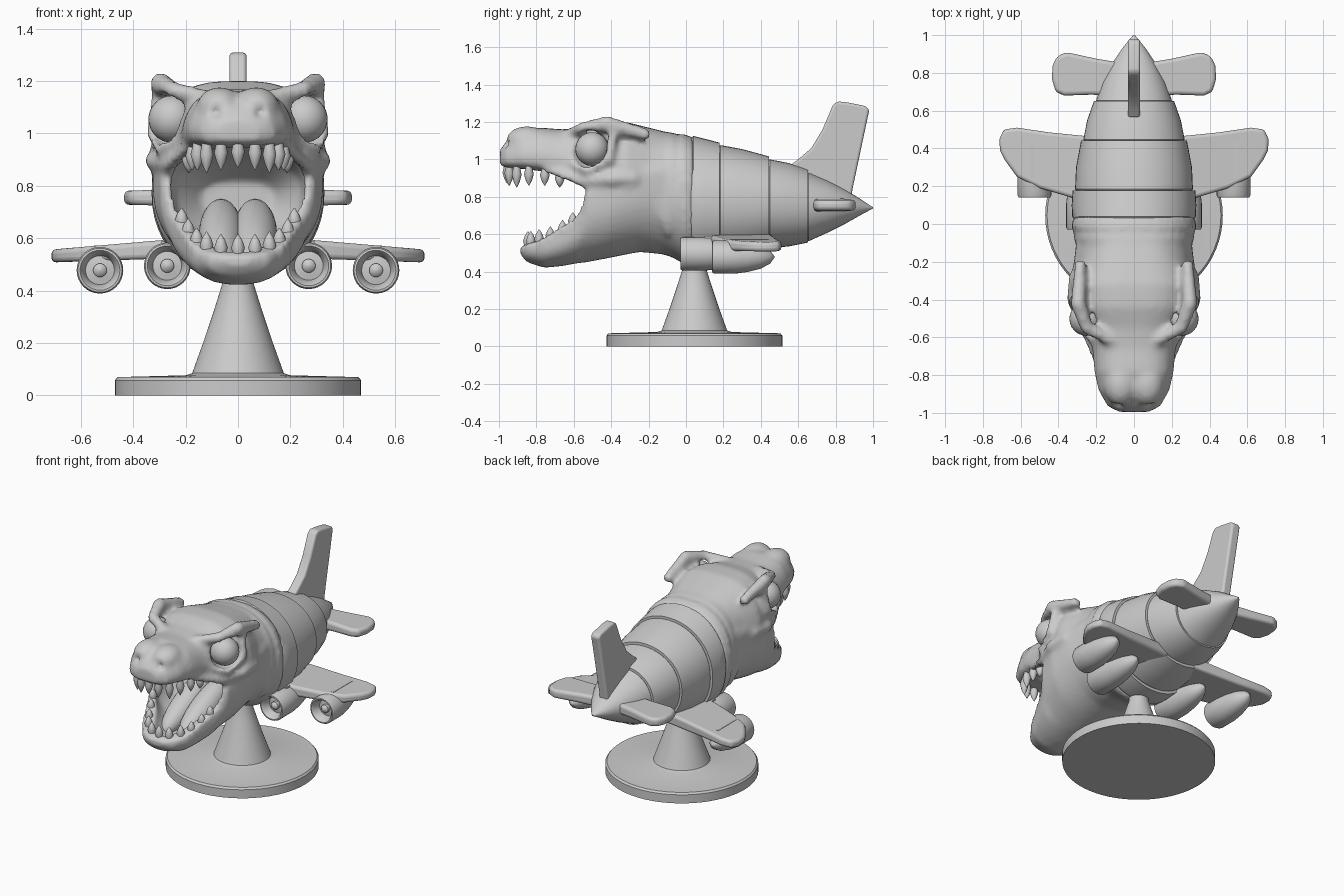
import bpy, bmesh
from math import sin, cos, pi, radians
from mathutils import Matrix, Vector

if "Cube" in bpy.data.objects:
    bpy.data.objects.remove(bpy.data.objects["Cube"])


def finish(bm, name, angle=35, bevel=0):
    bmesh.ops.recalc_face_normals(bm, faces=bm.faces[:])
    me = bpy.data.meshes.new(name)
    bm.to_mesh(me)
    bm.free()
    ob = bpy.data.objects.new(name, me)
    bpy.context.collection.objects.link(ob)
    if bevel:
        m = ob.modifiers.new("bevel", 'BEVEL')
        m.width, m.segments = bevel, 4
    me.shade_smooth()
    me.set_sharp_from_angle(angle=radians(angle))
    return ob


def skin(bm, rings):
    """Bridge closed point rings and cap both ends."""
    vs = [[bm.verts.new(p) for p in r] for r in rings]
    n = len(vs[0])
    for a, b in zip(vs, vs[1:]):
        for i in range(n):
            bm.faces.new((a[i], a[(i + 1) % n], b[(i + 1) % n], b[i]))
    bm.faces.new(vs[0])
    bm.faces.new(vs[-1][::-1])


def loft(bm, stations, ptop=2, pbot=2, mid=.5, taper=0, n=48):
    """Stations along y: (y, bottom z, top z, half width)."""
    rings = []
    for y, zb, zt, hw in stations:
        zm, ring = zb + mid * (zt - zb), []
        for i in range(n):
            c, s = cos(2 * pi * i / n), sin(2 * pi * i / n)
            e = 2 / (ptop if s > 0 else pbot)
            u = abs(s) ** e if abs(s) > 1e-9 else 0
            x = hw * (abs(c) ** e if abs(c) > 1e-9 else 0) * (1 if c > 0 else -1)
            z = zm + u * ((zt - zm) if s > 0 else (zb - zm))
            ring.append((x * (1 - taper * (u if s > 0 else 0)), y, z))
        rings.append(ring)
    skin(bm, rings)


def lathe(bm, profile, mat=Matrix(), n=32):
    """Profile of (radius, height) turned about local z."""
    skin(bm, [[mat @ Vector((max(r, .0005) * cos(2 * pi * i / n), max(r, .0005) * sin(2 * pi * i / n), h))
               for i in range(n)] for r, h in profile])


def blob(bm, c, r, tilt=0, seg=24):
    m = Matrix.Translation(c) @ Matrix.Rotation(radians(tilt), 4, 'X') @ Matrix.Diagonal((*r, 1))
    bmesh.ops.create_uvsphere(bm, u_segments=seg, v_segments=seg * 2 // 3, radius=1, matrix=m)


def ridge(bm, pts):
    """Mirrored fleshy ridge through (x, y, z, radius) points."""
    for a, b in zip(pts, pts[1:]):
        for k in range(6):
            x, y, z, r = Vector(a).lerp(Vector(b), k / 5)
            for s in (1, -1):
                blob(bm, (s * x, y, z), (r, r, r), 0, 9)


def plate(bm, outline, centre, thick):
    """Flat outline (u, v) made solid: centre(u, v, t) places the point, thick(u, v) is its thickness."""
    skin(bm, [[centre(u, v, k * thick(u, v) / 2) for u, v in outline] for k in (-1, 1)])


# Stand
bm = bmesh.new()
lathe(bm, [(.47, 0), (.47, .058), (.46, .07), (.2, .077), (.175, .085), (.13, .21), (.09, .33), (.062, .42), (.055, .5)],
      Matrix.Translation((0, .045, 0)), 64)
finish(bm, "stand")

# Head flesh: skull, lower jaw, neck folds, ridges
bm = bmesh.new()
loft(bm, [(-.995, .97, 1.05, .08), (-.965, .955, 1.09, .14), (-.88, .95, 1.145, .188), (-.78, .935, 1.17, .21),
          (-.66, .905, 1.16, .22), (-.55, .87, 1.17, .255), (-.44, .84, 1.2, .31), (-.32, .8, 1.2, .335),
          (-.2, .7, 1.17, .315), (-.1, .55, 1.145, .305)], 3, 4, .4, .18)
loft(bm, [(-.885, .49, .535, .06), (-.85, .45, .548, .125), (-.76, .42, .575, .182), (-.66, .43, .63, .222),
          (-.58, .445, .7, .258), (-.53, .45, .87, .295), (-.4, .475, .92, .325), (-.25, .505, .98, .325),
          (-.1, .49, 1.0, .305)], 6, 2.1, .7)
loft(bm, [(-.18, .51, 1.16, .31), (-.1, .485, 1.145, .305), (-.07, .475, 1.145, .325), (-.045, .46, 1.13, .312),
          (-.02, .445, 1.14, .335), (.01, .435, 1.125, .325), (.04, .44, 1.12, .325)], 2.4, 2.1)
ridge(bm, [(.12, -.62, 1.14, .03), (.25, -.55, 1.165, .037), (.295, -.42, 1.19, .045), (.285, -.22, 1.135, .035)])
ridge(bm, [(.2, -.62, .985, .03), (.29, -.53, .945, .03), (.325, -.41, 1.0, .028), (.305, -.39, 1.14, .03)])
ridge(bm, [(.19, -.74, .945, .022), (.265, -.55, .88, .03), (.325, -.4, .895, .035), (.32, -.28, .9, .03)])
ridge(bm, [(.31, -.27, .88, .03), (.3, -.4, .78, .022), (.245, -.58, .68, .02), (.165, -.77, .56, .02)])
for s in (1, -1):
    blob(bm, (s * .07, -.85, 1.095), (.09, .115, .083))
head = finish(bm, "head")

# Cutter for mouth cavity, eye sockets and nostrils
bm = bmesh.new()
loft(bm, [(-.83, .52, .975, .09), (-.75, .49, .99, .135), (-.66, .49, .99, .172), (-.55, .51, .97, .25),
          (-.4, .54, .95, .275), (-.25, .6, .9, .24), (-.12, .66, .82, .14)], 2.5, 2.2, .6)
for s in (1, -1):
    blob(bm, (s * .27, -.515, 1.055), (.098, .103, .103))
    blob(bm, (s * .085, -.965, 1.085), (.022, .04, .03), 30)
cutter = finish(bm, "mouth_cutter")
cutter.hide_render = True

for kind in ('REMESH', 'BOOLEAN', 'REMESH', 'SMOOTH'):
    m = head.modifiers.new(kind.lower(), kind)
    if kind == 'REMESH':
        m.mode, m.voxel_size, m.use_smooth_shade = 'VOXEL', .0155, True
    elif kind == 'BOOLEAN':
        m.operation, m.object, m.solver = 'DIFFERENCE', cutter, 'FLOAT'
    else:
        m.factor, m.iterations = .5, 3
dg = bpy.context.evaluated_depsgraph_get()
baked = bpy.data.meshes.new_from_object(head.evaluated_get(dg))
head.modifiers.clear()
head.data = baked
bpy.data.objects.remove(cutter)

# Eyes and tongue
for s, side in ((1, "right"), (-1, "left")):
    bm = bmesh.new()
    blob(bm, (s * .252, -.502, 1.055), (.09, .09, .09))
    finish(bm, "eye_" + side, 80)
bm = bmesh.new()
for s in (1, -1):
    blob(bm, (s * .065, -.44, .61), (.085, .29, .085), 24)
finish(bm, "tongue", 60)

# Teeth: (x, y, gum z, length)
upper = [(0, -.955, .97, .1), (.065, -.945, .97, .11), (.12, -.905, .965, .115), (.155, -.84, .96, .1),
         (.175, -.755, .95, .09), (.188, -.675, .93, .08)]
lower = [(0, -.845, .53, .085), (.065, -.83, .53, .085), (.12, -.785, .54, .085), (.158, -.725, .56, .08),
         (.19, -.66, .595, .08), (.215, -.605, .64, .075)]
for name, row, d in (("upper_teeth", upper, -1), ("lower_teeth", lower, 1)):
    bm = bmesh.new()
    for x, y, z, h in row:
        for s in ((1, -1) if x else (1,)):
            lathe(bm, [(.016, -.02), (.019, .1 * h), (.026, .4 * h), (.017, .72 * h), (.002, h)],
                  Matrix.Translation((s * x, y, z)) @ Matrix.Diagonal((1, 1, d, 1)), 12)
    finish(bm, name, 60)

# Jointed fuselage: every segment starts a little inside the one before
segments = {
    "fuselage_front": [(.02, .45, 1.11, .315), (.04, .435, 1.125, .327), (.1, .435, 1.11, .33), (.178, .445, 1.09, .325)],
    "fuselage_middle": [(.16, .475, 1.06, .295), (.185, .46, 1.076, .312), (.3, .475, 1.055, .307), (.443, .51, 1.016, .28)],
    "fuselage_rear": [(.42, .54, .985, .25), (.448, .525, 1.0, .268), (.55, .535, .98, .248), (.652, .555, .945, .212)],
    "tail_cone": [(.63, .58, .915, .185), (.655, .562, .93, .2), (.75, .605, .89, .168), (.85, .655, .84, .115),
                  (.93, .7, .79, .062), (.98, .727, .757, .022), (1, .738, .744, .004)]}
for name, st in segments.items():
    bm = bmesh.new()
    loft(bm, st, 2.1, 2.1)
    finish(bm, name, 30)

# Tail fin, outline in (y, z)
bm = bmesh.new()
plate(bm, [(.56, .97), (.6, 1.0), (.67, 1.06), (.73, 1.16), (.785, 1.29), (.81, 1.31), (.86, 1.305), (.96, 1.285),
           (.98, 1.265), (.89, .84), (.88, .76), (.62, .8)],
      lambda u, v, t: (t, u, v), lambda u, v: .065)
finish(bm, "tail_fin", 40, .02)

# Wings, stabilisers and engines, mirrored
wing = [(.1, .1), (.33, .14), (.5, .19), (.62, .25), (.685, .34), (.71, .39), (.712, .45), (.69, .5), (.62, .51),
        (.45, .485), (.1, .45)]
stab = [(.05, .67), (.22, .685), (.37, .68), (.415, .7), (.435, .77), (.43, .84), (.41, .885), (.36, .91), (.2, .875), (.05, .85)]
for s, side in ((1, "right"), (-1, "left")):
    bm = bmesh.new()
    plate(bm, wing, lambda u, v, t: (s * u, v, .575 - .06 * u + t), lambda u, v: .085 - .05 * u)
    finish(bm, "wing_" + side, 40, .018)
    bm = bmesh.new()
    plate(bm, stab, lambda u, v, t: (s * u, v, .755 + t), lambda u, v: .075 - .05 * u)
    finish(bm, "stabiliser_" + side, 40, .02)
    for part, x, y, z, k in (("inner", .27, -.03, .495, 1.15), ("outer", .527, .14, .478, 1)):
        bm = bmesh.new()
        mat = Matrix.Translation((s * x, y, z)) @ Matrix.Rotation(radians(-90), 4, 'X')
        lathe(bm, [(0, .02), (.016, .024), (.026, .035), (.026, .055), (.055, .06), (.066, .012), (.076, 0), (.084, .001),
                   (.089, .012), (.089, .12 * k), (.08, .19 * k), (.062, .26 * k), (.035, .31 * k), (0, .335 * k)], mat)
        # Pylon up to the wing
        m = Matrix.Translation((s * x, y + .2 * k, z + .05)) @ Matrix.Diagonal((.045, .2, .09, 1))
        bmesh.ops.create_cube(bm, size=1, matrix=m)
        finish(bm, part + "_engine_" + side, 40)
